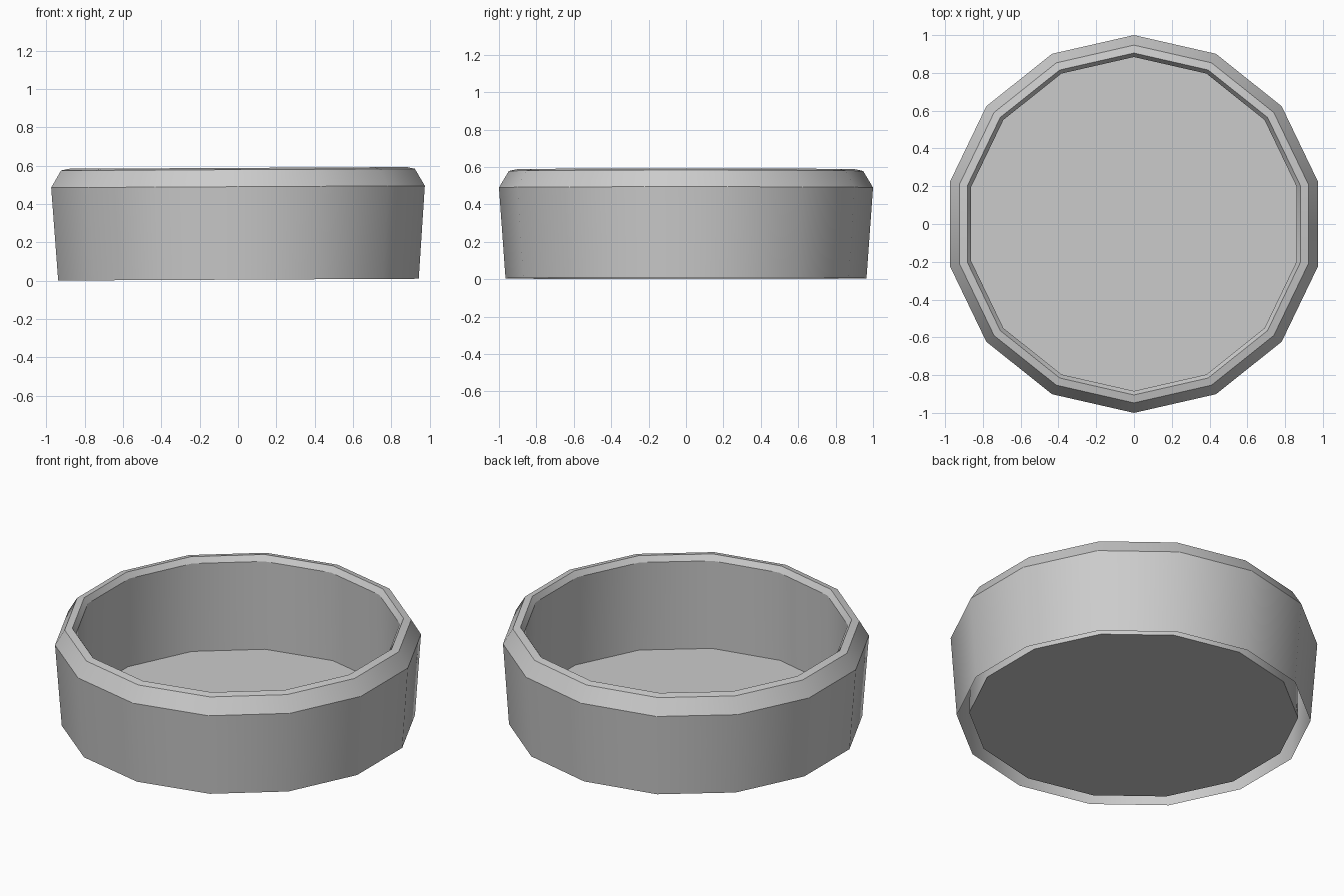
import bpy, bmesh, math
from mathutils import Matrix

if "Cube" in bpy.data.objects:
    bpy.data.objects.remove(bpy.data.objects["Cube"])

SIDES = 14

# Profile (radius, height): outer wall foot, over the rim, down to the inner floor.
# The shell is hollow, so a gap stays open underneath between wall and floor.
PROFILE = [
    (0.965, 0.000),  # foot
    (1.000, 0.485),  # shoulder
    (0.947, 0.574),  # outer bevel
    (0.905, 0.583),  # rim
    (0.884, 0.551),  # inner bevel
    (0.897, 0.017),  # inner floor edge
]


def ring(bm, radius, z):
    step = 2 * math.pi / SIDES
    return [bm.verts.new((radius * math.sin(i * step), radius * math.cos(i * step), z))
            for i in range(SIDES)]


# Round shallow dish
bm = bmesh.new()
rings = [ring(bm, r, z) for r, z in PROFILE]
for a, b in zip(rings, rings[1:]):
    for i in range(SIDES):
        j = (i + 1) % SIDES
        bm.faces.new((a[j], a[i], b[i], b[j]))
bm.faces.new(reversed(rings[-1]))  # floor, facing up

# Very slight lean, then centre it and rest it on the ground
bmesh.ops.transform(bm, matrix=Matrix.Rotation(-0.005, 4, 'Y'), verts=bm.verts)
xs = [v.co.x for v in bm.verts]
low = min(v.co.z for v in bm.verts)
bmesh.ops.translate(bm, vec=(-(min(xs) + max(xs)) / 2, 0, -low), verts=bm.verts)

mesh = bpy.data.meshes.new("round_dish")
bm.to_mesh(mesh)
bm.free()
dish = bpy.data.objects.new("round_dish", mesh)
bpy.context.collection.objects.link(dish)
bpy.context.view_layer.objects.active = dish
dish.select_set(True)
bpy.ops.object.shade_smooth_by_angle(angle=math.radians(28))
